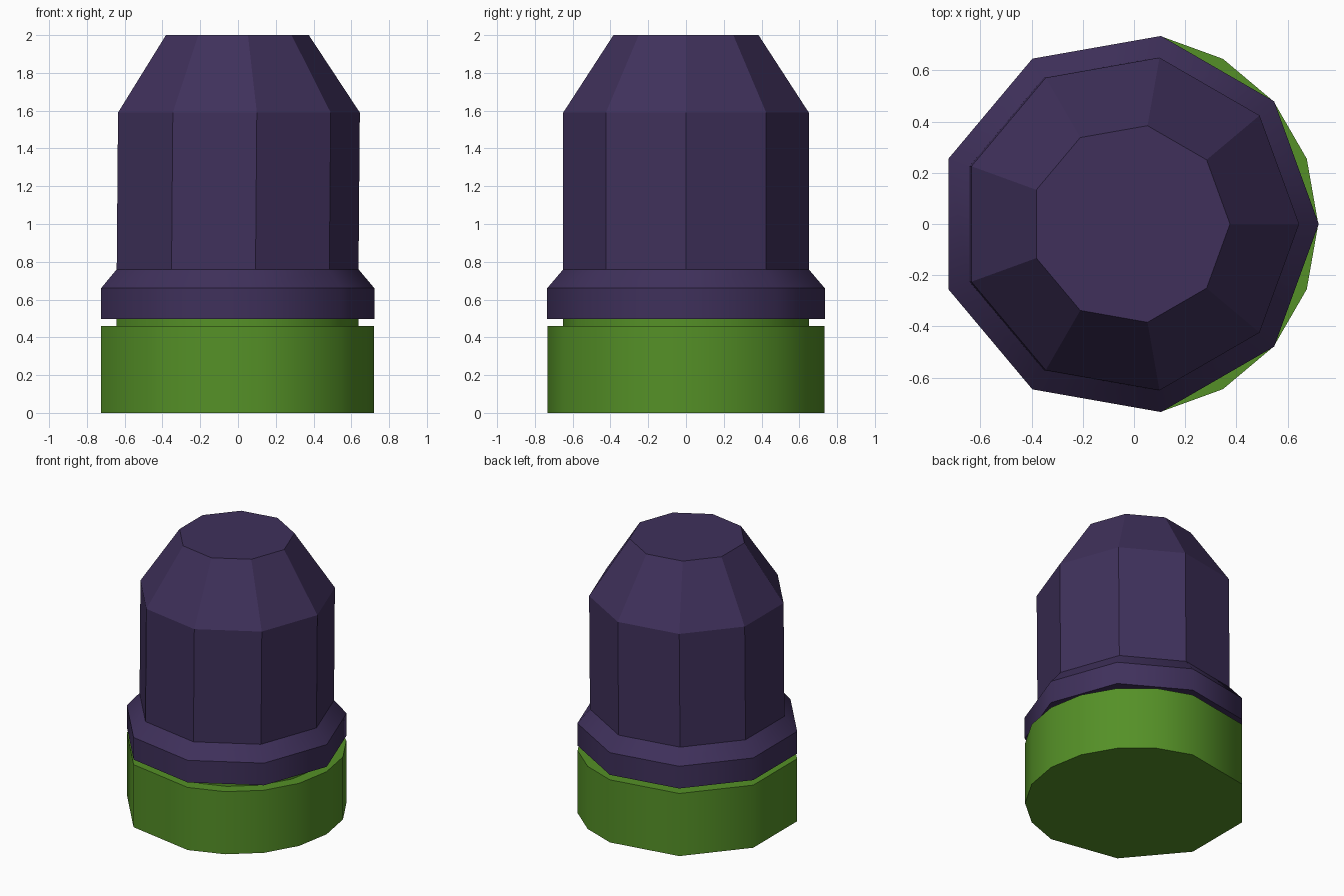
import bpy, bmesh
from math import cos, sin, radians

if "Cube" in bpy.data.objects:
    bpy.data.objects.remove(bpy.data.objects["Cube"])


def material(name, rgb):
    mat = bpy.data.materials.new(name)
    mat.diffuse_color = (*rgb, 1)
    mat.use_nodes = True
    mat.node_tree.nodes["Principled BSDF"].inputs["Base Color"].default_value = mat.diffuse_color
    return mat


def stacked_rings(name, angles, rings, smooth_bands, mat):
    """Loft rings of (radius, centre x, z); listed bands are smooth around the side."""
    bm = bmesh.new()
    loops = [[bm.verts.new((cx + r * cos(radians(a)), r * sin(radians(a)), z))
              for a in angles] for r, cx, z in rings]
    n = len(angles)
    bm.faces.new(loops[0][::-1])
    bm.faces.new(loops[-1])
    for band, (lo, hi) in enumerate(zip(loops, loops[1:])):
        for i in range(n):
            j = (i + 1) % n
            face = bm.faces.new((lo[i], lo[j], hi[j], hi[i]))
            face.smooth = band in smooth_bands
    # Ring edges stay sharp so only the sides blend
    for loop in loops:
        for i in range(n):
            edge = bm.edges.get((loop[i], loop[(i + 1) % n]))
            edge.smooth = False
    bmesh.ops.recalc_face_normals(bm, faces=bm.faces)
    mesh = bpy.data.meshes.new(name)
    bm.to_mesh(mesh)
    bm.free()
    mesh.materials.append(mat)
    obj = bpy.data.objects.new(name, mesh)
    bpy.context.collection.objects.link(obj)
    return obj


green = material("green", (0.09, 0.28, 0.02))
purple = material("purple", (0.05, 0.03, 0.105))

nine = list(range(0, 360, 40))
# The base has extra corners on its right half
thirteen = sorted(nine + [20, 60, 300, 340])

# Green base with a recessed neck
stacked_rings("base", thirteen,
              [(0.745, -0.025, 0), (0.745, -0.025, 0.46),
               (0.66, -0.022, 0.46), (0.66, -0.022, 0.51)],
              {0, 2}, green)

# Purple nine-sided cap: flange, shoulder, body and tapered top
stacked_rings("cap", nine,
              [(0.746, -0.024, 0.497), (0.746, -0.024, 0.66),
               (0.66, -0.022, 0.76), (0.66, -0.015, 1.59),
               (0.39, -0.015, 2.0)],
              {0, 1}, purple)
